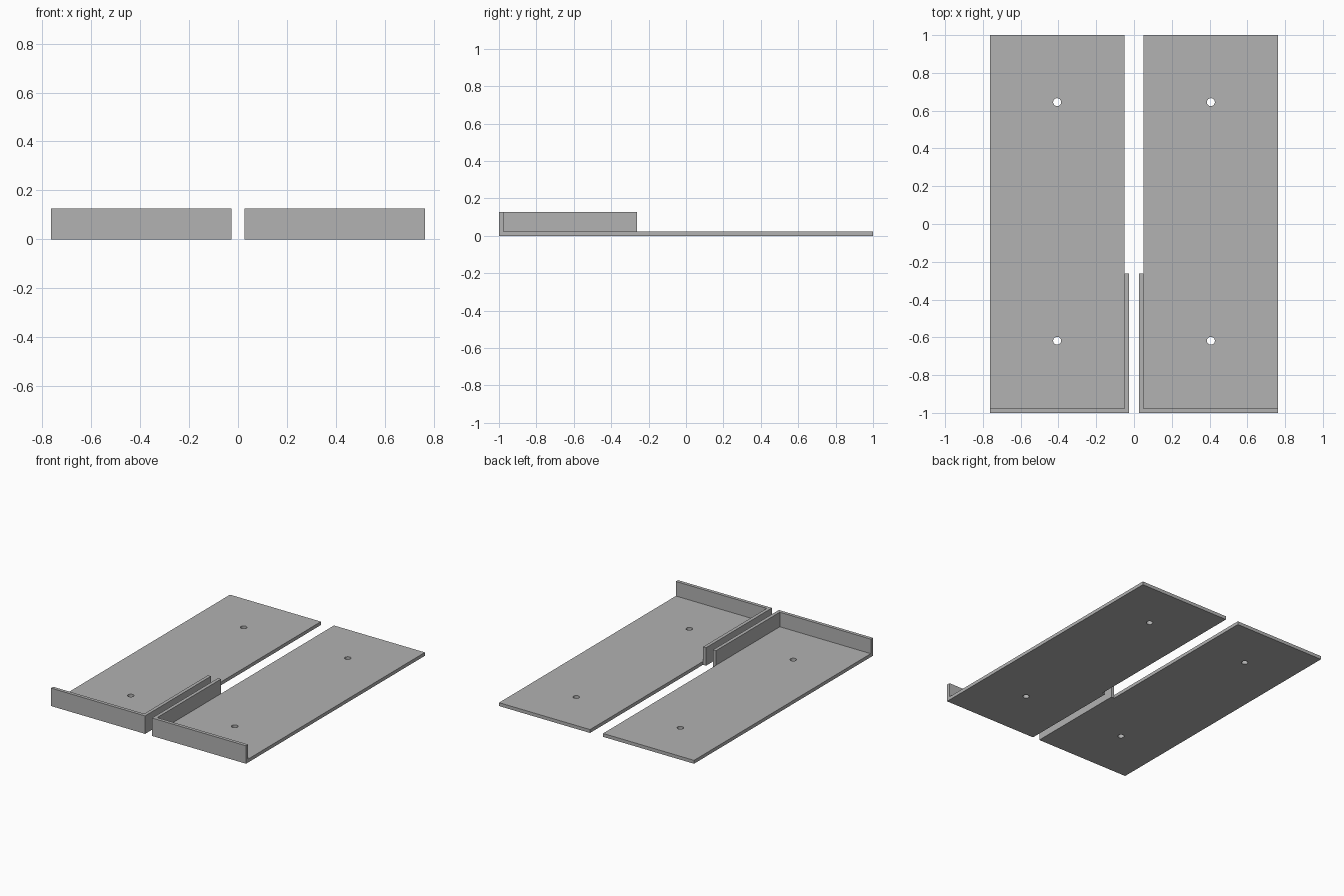
import bpy

cube = bpy.data.objects.get("Cube")
if cube:
    bpy.data.objects.remove(cube, do_unlink=True)

# Main dimensions
INNER, OUTER = 0.027, 0.763
WALL = 0.024
HEIGHT = 0.127
FRONT, BACK = -1.0, 1.0
LIP_END = -0.263
HOLE_RADIUS = 0.021
HOLE_X = (INNER + WALL + OUTER) / 2
HOLE_YS = (-0.618, 0.645)

grey = bpy.data.materials.new("plain_grey")
grey.use_nodes = True
colour = (0.445, 0.445, 0.445, 1)
grey.diffuse_color = colour
grey.node_tree.nodes["Principled BSDF"].inputs["Base Color"].default_value = colour


def box(name, xs, ys, zs):
    """Box between two limits on each axis."""
    spans = (xs, ys, zs)
    bpy.ops.mesh.primitive_cube_add(size=1, location=[(min(s) + max(s)) / 2 for s in spans])
    ob = bpy.context.object
    ob.name = name
    ob.scale = [max(s) - min(s) for s in spans]
    bpy.ops.object.transform_apply(location=True, rotation=False, scale=True)
    ob.data.materials.append(grey)
    return ob


def drill(ob, x, y):
    """Cut a round screw hole straight through the plate."""
    bpy.ops.mesh.primitive_cylinder_add(vertices=32, radius=HOLE_RADIUS, depth=0.2, location=(x, y, 0))
    cutter = bpy.context.object
    cutter.hide_render = True
    cutter.data.materials.append(grey)
    mod = ob.modifiers.new("hole", 'BOOLEAN')
    mod.operation = 'DIFFERENCE'
    mod.solver = 'EXACT'
    mod.object = cutter
    bpy.context.view_layer.objects.active = ob
    bpy.ops.object.modifier_apply(modifier=mod.name)
    bpy.data.objects.remove(cutter, do_unlink=True)


# Two mirrored trays: drilled plate, full-width front lip, short inner lip
for side, s in (("left", 1), ("right", -1)):
    plate = box(side + "_base_plate", (s * (INNER + WALL), s * OUTER),
                (FRONT + WALL, BACK), (0, WALL))
    for y in HOLE_YS:
        drill(plate, s * HOLE_X, y)
    box(side + "_front_lip", (s * INNER, s * OUTER), (FRONT, FRONT + WALL), (0, HEIGHT))
    box(side + "_inner_lip", (s * INNER, s * (INNER + WALL)),
        (FRONT + WALL, LIP_END), (0, HEIGHT))
